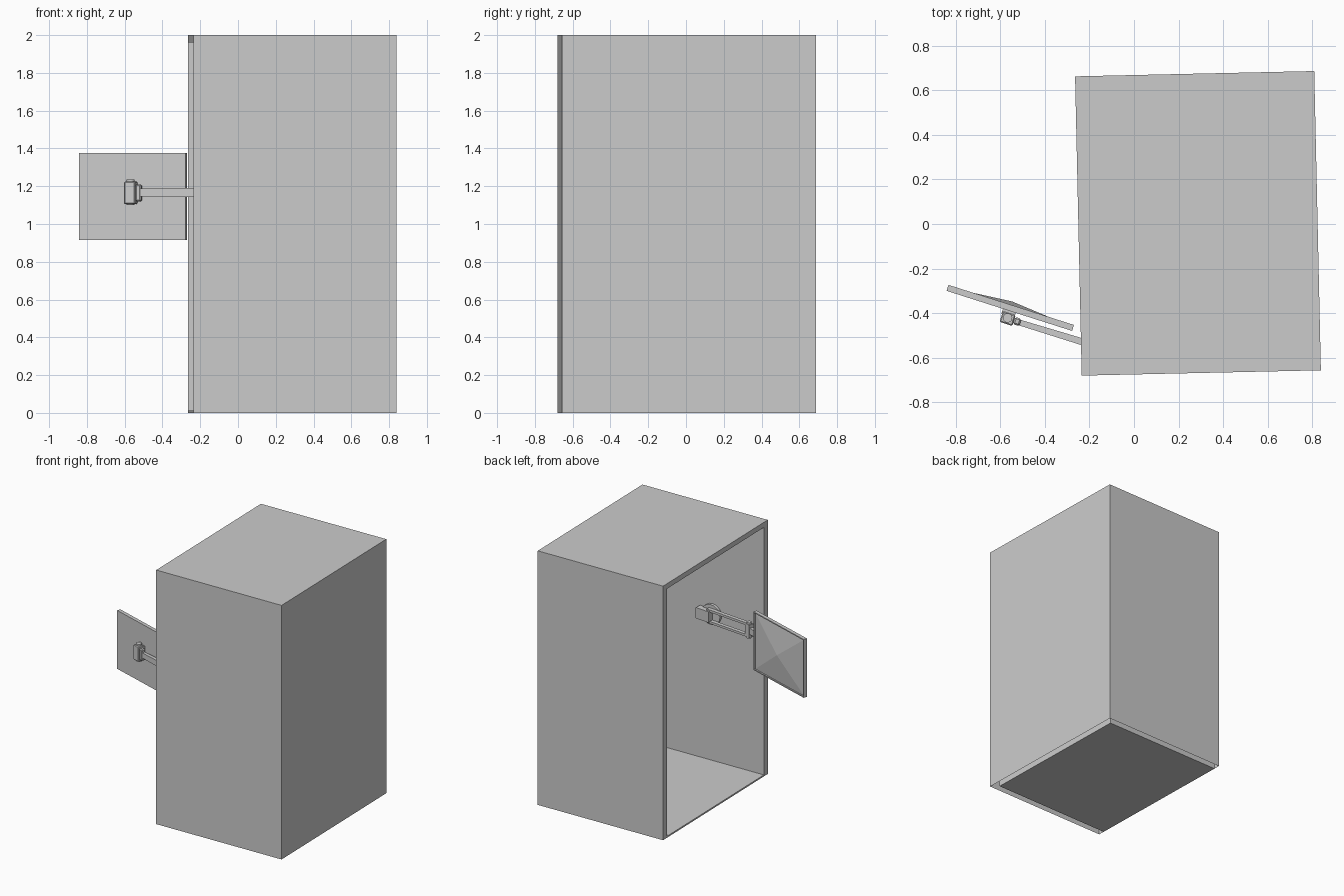
import bpy, bmesh
from math import radians, atan2, hypot
from mathutils import Matrix, Vector

if "Cube" in bpy.data.objects:
    bpy.data.objects.remove(bpy.data.objects["Cube"])

CAB = Matrix.Translation((0.2875, 0.003, 0)) @ Matrix.Rotation(radians(1.27), 4, 'Z')
TILT = radians(-17.7)


def finish(name, bm, mat):
    me = bpy.data.meshes.new(name)
    bm.to_mesh(me)
    bm.free()
    ob = bpy.data.objects.new(name, me)
    bpy.context.collection.objects.link(ob)
    ob.matrix_world = mat
    return ob


def box(name, loc, size, rot=0.0, taper=1.0, bevel=0.0):
    """Box; taper scales width and height of the -x end."""
    bm = bmesh.new()
    bmesh.ops.create_cube(bm, size=1)
    for v in bm.verts:
        k = taper if v.co.x < 0 else 1
        v.co = (v.co.x * size[0], v.co.y * size[1] * k, v.co.z * size[2] * k)
    if bevel:
        bmesh.ops.bevel(bm, geom=bm.edges[:], offset=bevel, segments=1, affect='EDGES')
    return finish(name, bm, Matrix.Translation(loc) @ Matrix.Rotation(rot, 4, 'Z'))


def cyl(name, loc, r, depth, rot=Matrix()):
    bm = bmesh.new()
    bmesh.ops.create_cone(bm, cap_ends=True, segments=20, radius1=r, radius2=r, depth=depth)
    ob = finish(name, bm, Matrix.Translation(loc) @ rot)
    for p in ob.data.polygons:
        p.use_smooth = len(p.vertices) == 4
    return ob


def bar(name, p, q, width, height, taper=1.0):
    """Flat bar running from p (narrow end when tapered) to q."""
    p, q = Vector(p), Vector(q)
    d = q - p
    return box(name, (p + q) / 2, (hypot(d.x, d.y), width, height), atan2(d.y, d.x), taper)


# Cabinet shell: outer and inner skins, open on the left and underneath, joined by a left rim
A, B, W, TOP, CEIL = 0.5375, 0.6725, 0.05, 2.0, 1.96
bm = bmesh.new()


def skin(xr, b, top):
    path = [(-b, 0), (-b, top), (b, top), (b, 0)]
    left = [bm.verts.new((-A, y, z)) for y, z in path]
    right = [bm.verts.new((xr, y, z)) for y, z in path]
    for i in range(3):
        bm.faces.new((left[i], left[i + 1], right[i + 1], right[i]))
    bm.faces.new(right)
    return left


outer, inner = skin(A, B, TOP), skin(A - W, B - W, CEIL)
for i in range(3):
    bm.faces.new((outer[i], outer[i + 1], inner[i + 1], inner[i]))
bmesh.ops.recalc_face_normals(bm, faces=bm.faces[:])
finish("cabinet_shell", bm, CAB)

# Thin floor panel
floor = box("cabinet_floor", (0, 0, 0), (2 * A - W, 2 * (B - W), 0.012))
floor.matrix_world = CAB @ Matrix.Translation((-W / 2, 0, 0.006))

# Screen panel: recessed back with a shallow pyramid
bm = bmesh.new()
bmesh.ops.create_cube(bm, size=1)
bmesh.ops.scale(bm, vec=(0.592, 0.028, 0.46), verts=bm.verts)
back = max(bm.faces, key=lambda f: f.calc_center_median().y)
bmesh.ops.inset_region(bm, faces=[back], thickness=0.012)
bmesh.ops.inset_region(bm, faces=[back], thickness=0.0005, depth=-0.01)
apex = bmesh.ops.poke(bm, faces=[back])['verts'][0]
apex.co.y = 0.03
finish("screen_panel", bm, Matrix.Translation((-0.556, -0.377, 1.145)) @ Matrix.Rotation(TILT, 4, 'Z'))

# Swivel hub behind the screen
box("screen_neck", (-0.563, -0.399, 1.165), (0.06, 0.03, 0.10), TILT)
box("hub_block", (-0.568, -0.425, 1.165), (0.06, 0.05, 0.12), TILT, bevel=0.005)
cyl("hub_pin", (-0.568, -0.422, 1.168), 0.021, 0.137)
box("hub_bracket", (-0.525, -0.438, 1.165), (0.03, 0.034, 0.09), TILT, bevel=0.007)

# Outer arm to the elbow
bar("outer_arm", (-0.53, -0.438, 1.167), (-0.165, -0.55, 1.167), 0.032, 0.05, 0.8)
box("elbow_block", (-0.165, -0.55, 1.167), (0.05, 0.04, 0.10), TILT)
cyl("elbow_pin", (-0.165, -0.55, 1.167), 0.018, 0.125)

# Inner arm: two parallel rods to the wall hinge
for s in (-1, 1):
    bar("inner_arm_rod", (-0.165, -0.55, 1.167 + s * 0.045), (0.22, -0.585, 1.167 + s * 0.045), 0.03, 0.018)
box("wall_hinge", (0.25, -0.585, 1.167), (0.12, 0.05, 0.085), radians(-5))
cyl("wall_disc", (0.205, -0.611, 1.167), 0.08, 0.022, Matrix.Rotation(radians(90), 4, 'X'))
